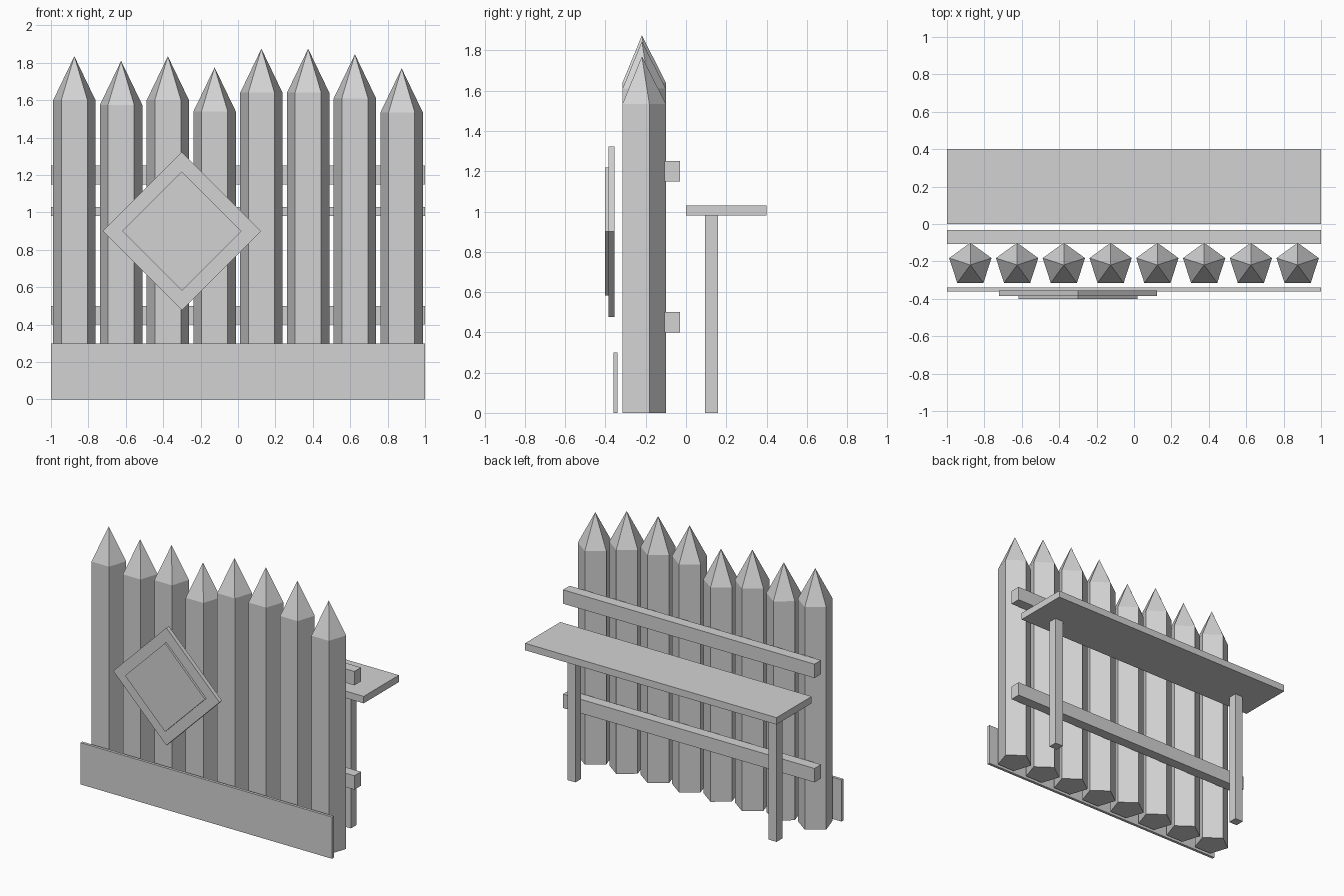
import bpy
import bmesh
from math import radians
from mathutils import Matrix, Vector

if "Cube" in bpy.data.objects:
    bpy.data.objects.remove(bpy.data.objects["Cube"], do_unlink=True)

GREY = (0.65, 0.65, 0.65, 1.0)
grey = bpy.data.materials.new("light_grey")
grey.use_nodes = True
grey.diffuse_color = GREY
grey.node_tree.nodes["Principled BSDF"].inputs["Base Color"].default_value = GREY


def finish(name, bm):
    """Turn a bmesh into a flat shaded object."""
    bmesh.ops.recalc_face_normals(bm, faces=bm.faces)
    mesh = bpy.data.meshes.new(name)
    bm.to_mesh(mesh)
    bm.free()
    mesh.materials.append(grey)
    obj = bpy.data.objects.new(name, mesh)
    bpy.context.collection.objects.link(obj)
    return obj


def box(name, low, high, tilt=0):
    """Box between two corners, turned about y by tilt degrees."""
    low, high = Vector(low), Vector(high)
    bm = bmesh.new()
    bmesh.ops.create_cube(bm, size=1)
    bmesh.ops.scale(bm, vec=high - low, verts=bm.verts)
    obj = finish(name, bm)
    obj.location = (low + high) / 2
    obj.rotation_euler.y = radians(tilt)
    return obj


def post(name, x, tip, radius=0.119, point=0.235):
    """Five-sided post with a pointed top, one edge facing the back."""
    shoulder = tip - point
    bm = bmesh.new()
    bmesh.ops.create_circle(bm, cap_ends=True, segments=5, radius=radius)
    # Turn one corner towards +y, whatever the starting angle
    first = next(iter(bm.verts)).co.copy()
    turn = first.to_2d().angle_signed(Vector((0, 1)))
    bmesh.ops.rotate(bm, verts=bm.verts, matrix=Matrix.Rotation(-turn, 3, "Z"))
    base = bm.faces[:]
    grown = bmesh.ops.extrude_face_region(bm, geom=base, use_keep_orig=True)["geom"]
    top = [g for g in grown if isinstance(g, bmesh.types.BMVert)]
    bmesh.ops.translate(bm, verts=top, vec=(0, 0, shoulder))
    # Raise the middle of the top face into the point
    cap = [g for g in grown if isinstance(g, bmesh.types.BMFace)]
    poked = bmesh.ops.poke(bm, faces=cap)["verts"]
    for v in poked:
        v.co = (0, 0, tip)
    obj = finish(name, bm)
    obj.location = (x, -0.219, 0)
    return obj


# Row of pointed posts
tips = [1.835, 1.81, 1.835, 1.775, 1.875, 1.875, 1.845, 1.77]
for i, tip in enumerate(tips):
    post(f"post_{i + 1}", -0.875 + 0.25 * i, tip)

# Rails behind the posts
for name, z in (("lower_rail", 0.4), ("upper_rail", 1.15)):
    box(name, (-1, -0.106, z), (1, -0.031, z + 0.1))

# Walkway and its legs
box("walkway", (-1, 0, 0.98), (1, 0.4, 1.03))
for name, x in (("left_leg", 0.8), ("right_leg", -0.8)):
    box(name, (x - 0.0325, 0.095, 0), (x + 0.0325, 0.16, 0.98))

# Front skirting board
box("skirting_board", (-1, -0.36, 0), (1, -0.34, 0.3))

# Diamond sign with a smaller raised panel
for name, half, front, back in (("sign_board", 0.299, -0.386, -0.356),
                                ("sign_panel", 0.225, -0.401, -0.386)):
    box(name, (-0.3 - half, front, 0.9 - half), (-0.3 + half, back, 0.9 + half), tilt=45)
